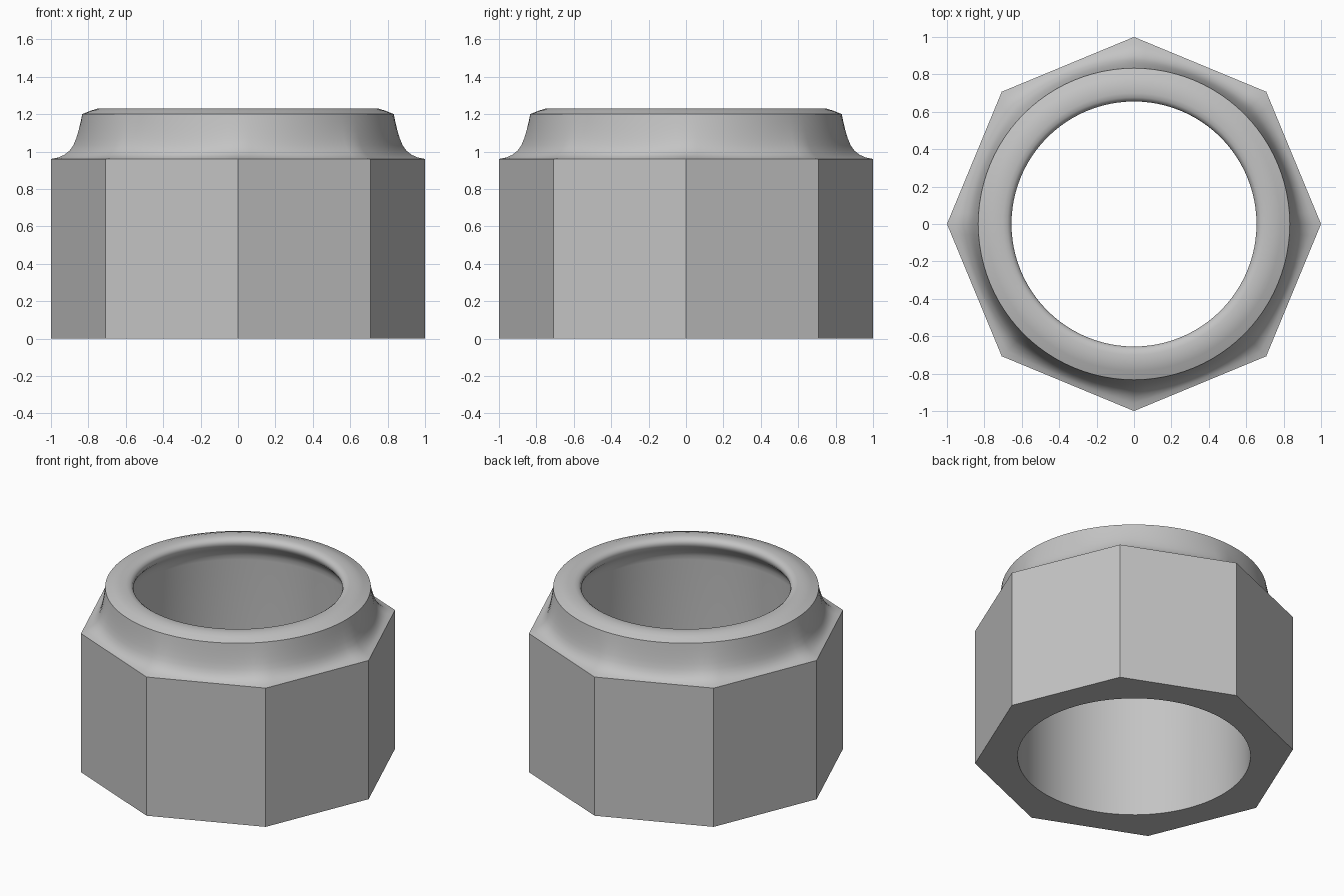
import bpy
import bmesh
from math import cos, pi, radians, sin

cube = bpy.data.objects.get("Cube")
if cube:
    bpy.data.objects.remove(cube, do_unlink=True)

SEGMENTS = 96
SIDES = 8
HEX_TOP = 0.96
LIP = 0.833

metal = bpy.data.materials.new("grey metal")
metal.use_nodes = True
color = (0.55, 0.55, 0.55, 1)
metal.diffuse_color = color
metal.node_tree.nodes["Principled BSDF"].inputs["Base Color"].default_value = color


def octagon_radius(angle):
    half = pi / SIDES
    return cos(half) / cos(angle % (2 * half) - half)


def ring(bm, z, radius, blend):
    """Ring of vertices: blend 0 is the octagon, 1 is a circle."""
    verts = []
    for i in range(SEGMENTS):
        a = 2 * pi * i / SEGMENTS
        r = octagon_radius(a) * (1 - blend) + radius * blend
        verts.append(bm.verts.new((r * cos(a), r * sin(a), z)))
    return verts


bm = bmesh.new()
rings = []

# Octagonal body
rings.append(ring(bm, 0, LIP, 0))

# Concave neck sweeping from the octagon to the round collar
neck = [(1, 0.96), (0.96, 0.968), (0.928, 0.983), (0.9, 1.005), (0.88, 1.034),
        (0.865, 1.07), (0.853, 1.11), (0.842, 1.155), (LIP, 1.2)]
for r, z in neck:
    rings.append(ring(bm, z, LIP, (1 - r) / (1 - LIP)))

# Bevelled collar, rounded inner lip and straight bore
inside = [(0.785, 1.219), (0.75, 1.23), (0.7, 1.23), (0.677, 1.225),
          (0.661, 1.213), (0.655, 1.195), (0.66, 1.175), (0.675, 1.155),
          (0.695, 1.135), (0.715, 1.11), (0.727, 1.08), (0.73, 1.05), (0.73, 0)]
for r, z in inside:
    rings.append(ring(bm, z, r, 1))

# Skin the rings and close the underside
for low, high in zip(rings, rings[1:] + rings[:1]):
    for i in range(SEGMENTS):
        j = (i + 1) % SEGMENTS
        bm.faces.new((low[i], low[j], high[j], high[i]))
bmesh.ops.recalc_face_normals(bm, faces=bm.faces)

mesh = bpy.data.meshes.new("octagonal_nut")
bm.to_mesh(mesh)
bm.free()
mesh.materials.append(metal)
nut = bpy.data.objects.new("octagonal_nut", mesh)
bpy.context.collection.objects.link(nut)

bpy.ops.object.select_all(action="DESELECT")
nut.select_set(True)
bpy.context.view_layer.objects.active = nut
bpy.ops.object.shade_smooth_by_angle(angle=radians(35))
